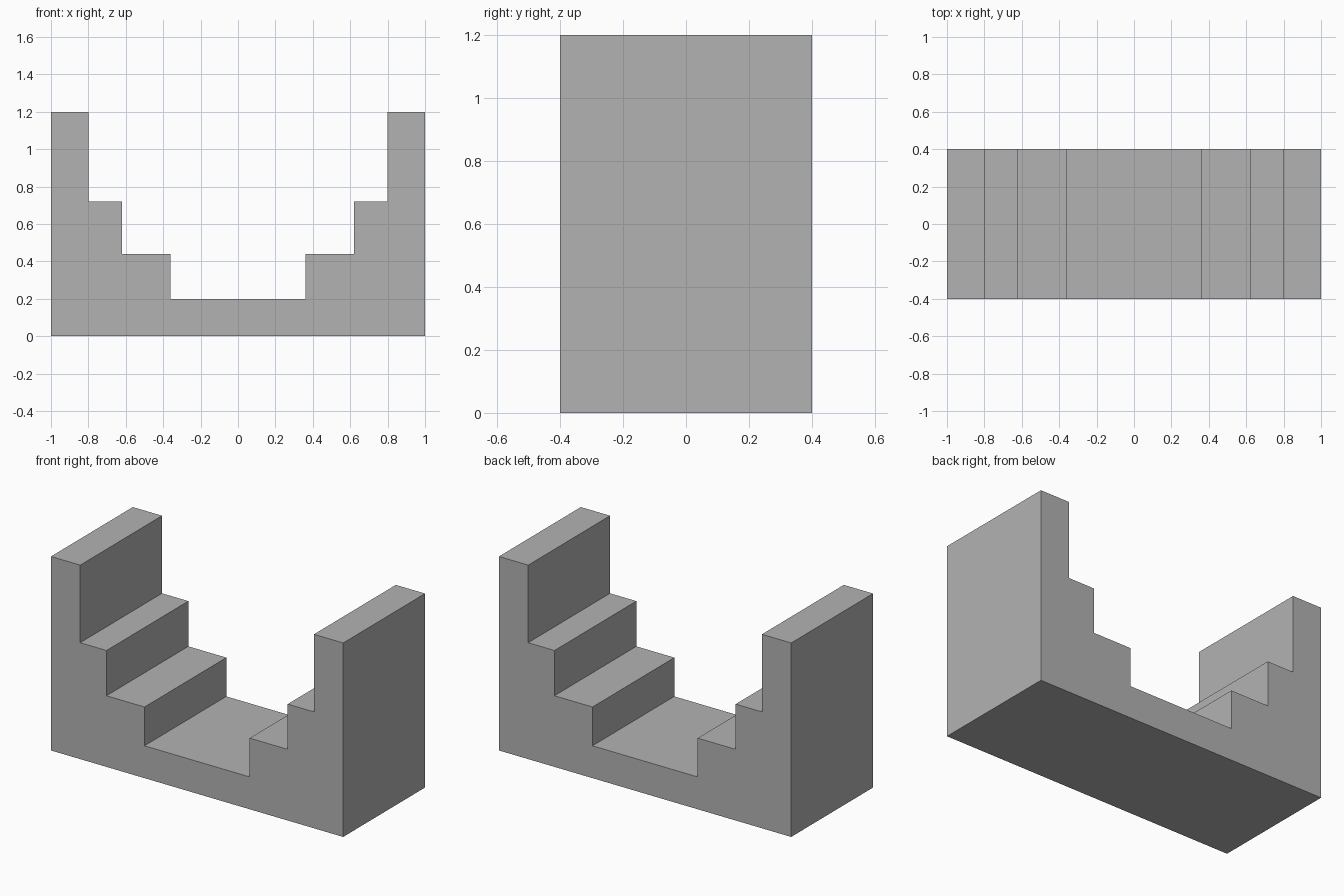
import bpy
import bmesh

cube = bpy.data.objects.get("Cube")
if cube:
    bpy.data.objects.remove(cube, do_unlink=True)

HALF_DEPTH = 0.4

# Plain grey for the whole block
grey = bpy.data.materials.new("plain grey")
grey.use_nodes = True
colour = (0.45, 0.45, 0.45, 1)
grey.diffuse_color = colour
grey.node_tree.nodes["Principled BSDF"].inputs["Base Color"].default_value = colour

# Steps from the centre outwards: outer edge and tread height
steps = [(0.36, 0.2), (0.62, 0.44), (0.8, 0.72), (1.0, 1.2)]

# Left half of the outline, from the lowest riser out to the base corner
half = []
for (edge, height), (_, next_height) in zip(steps, steps[1:]):
    half += [(edge, height), (edge, next_height)]
half += [(1.0, steps[-1][1]), (1.0, 0)]

# Full outline, seen from the front, then extruded to the back
outline = half + [(-x, z) for x, z in reversed(half)]
bm = bmesh.new()
front = bm.faces.new([bm.verts.new((x, -HALF_DEPTH, z)) for x, z in outline])
extruded = bmesh.ops.extrude_face_region(bm, geom=[front], use_keep_orig=True)
back = [v for v in extruded["geom"] if isinstance(v, bmesh.types.BMVert)]
bmesh.ops.translate(bm, verts=back, vec=(0, 2 * HALF_DEPTH, 0))
bmesh.ops.recalc_face_normals(bm, faces=bm.faces[:])

mesh = bpy.data.meshes.new("stepped_cradle")
bm.to_mesh(mesh)
bm.free()
mesh.materials.append(grey)
cradle = bpy.data.objects.new("stepped_cradle", mesh)
bpy.context.collection.objects.link(cradle)
